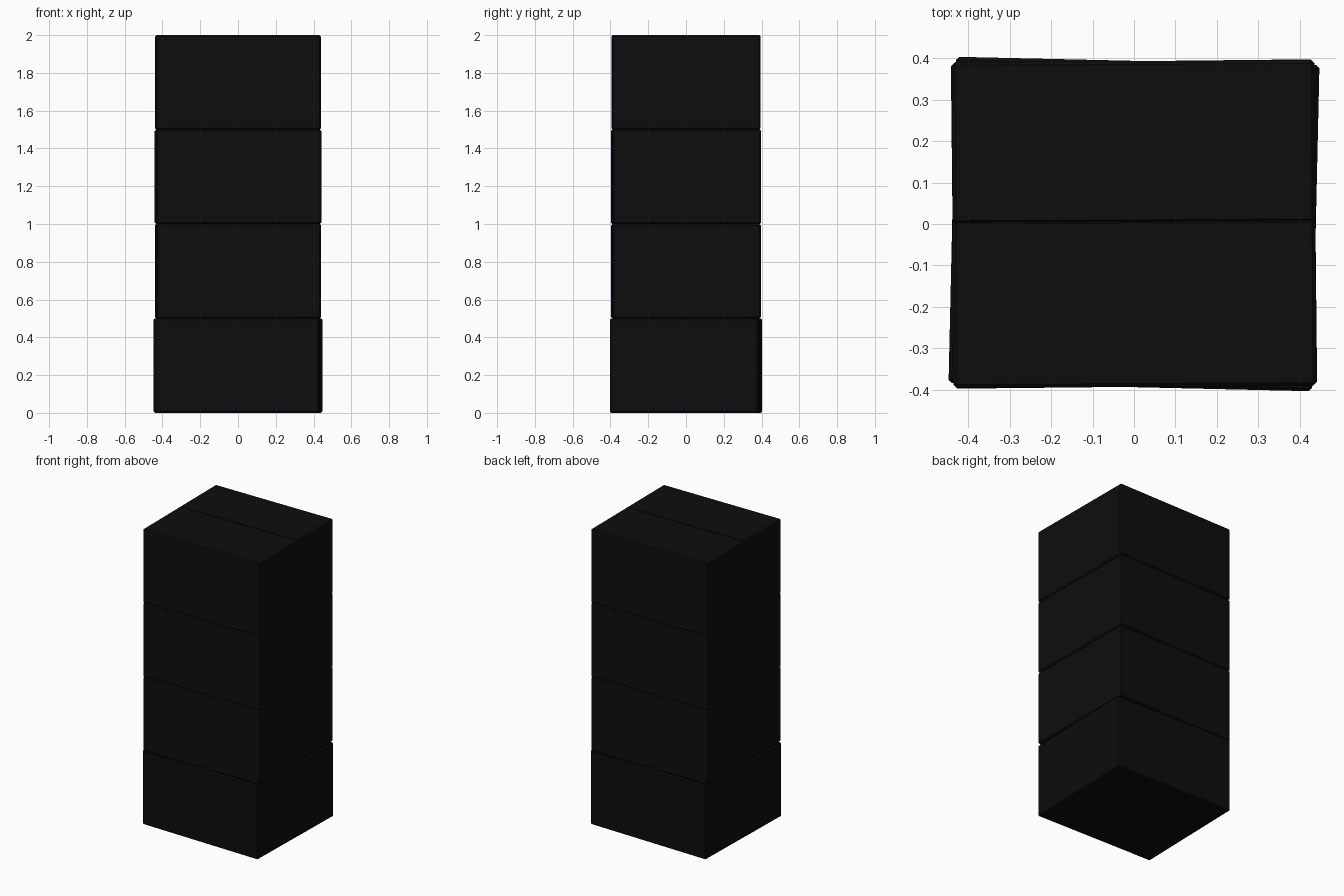
import bpy, bmesh
from math import radians
from mathutils import Matrix

if "Cube" in bpy.data.objects:
    bpy.data.objects.remove(bpy.data.objects["Cube"])

black = bpy.data.materials.new("black_card")
black.diffuse_color = (0.004, 0.004, 0.004, 1)
black.use_nodes = True
black.node_tree.nodes["Principled BSDF"].inputs["Base Color"].default_value = black.diffuse_color

W, D, H = 0.876, 0.786, 0.5   # carton size
SEAM = 0.006                  # y position of the flap seam


def carton(name, level, angle, scale=1.0):
    bm = bmesh.new()
    bmesh.ops.create_cube(bm, size=1)
    bmesh.ops.scale(bm, vec=(W * scale, D * scale, H), verts=bm.verts)
    # small chamfer on the folded edges
    bmesh.ops.bevel(bm, geom=bm.edges[:], offset=0.008, segments=1,
                    affect='EDGES', profile=0.5)
    # narrow V groove where the two top flaps meet
    for y in (SEAM - 0.004, SEAM, SEAM + 0.004):
        bmesh.ops.bisect_plane(bm, geom=bm.verts[:] + bm.edges[:] + bm.faces[:],
                               plane_co=(0, y, 0), plane_no=(0, 1, 0))
    for v in bm.verts:
        if abs(v.co.y - SEAM) < 1e-4 and v.co.z > H / 2 - 0.001:
            v.co.z -= 0.007
    bmesh.ops.recalc_face_normals(bm, faces=bm.faces[:])
    mesh = bpy.data.meshes.new(name)
    bm.to_mesh(mesh)
    bm.free()
    mesh.materials.append(black)
    obj = bpy.data.objects.new(name, mesh)
    obj.matrix_world = Matrix.Translation((0, 0, H * (level + 0.5))) @ \
        Matrix.Rotation(radians(angle), 4, 'Z')
    bpy.context.collection.objects.link(obj)


# stack of four cartons, each turned a touch
carton("bottom_box", 0, -1.3, 1.002)
carton("lower_middle_box", 1, 0.4)
carton("upper_middle_box", 2, 0.6)
carton("top_box", 3, 0.3)
